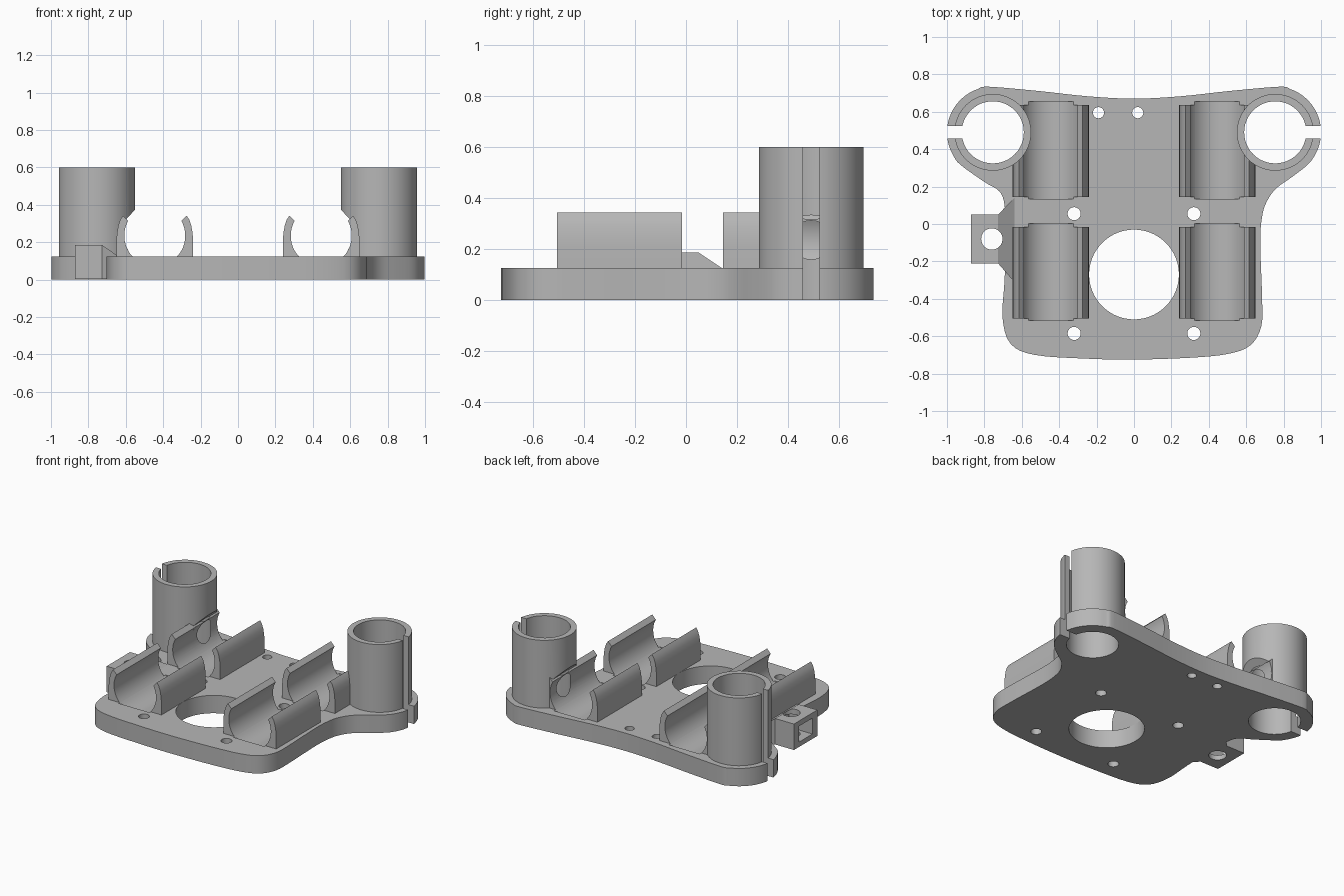
import bpy
import bmesh
from math import cos, sin, radians
from mathutils import Vector

cube = bpy.data.objects.get("Cube")
if cube:
    bpy.data.objects.remove(cube, do_unlink=True)

grey = bpy.data.materials.new("plain grey")
grey.use_nodes = True
grey.diffuse_color = (0.47, 0.47, 0.47, 1)
grey.node_tree.nodes["Principled BSDF"].inputs["Base Color"].default_value = grey.diffuse_color

THICK = 0.125      # plate thickness
TUBE = (0.755, 0.49)
CLIP_X, CLIP_Z, CLIP_R = 0.445, 0.235, 0.163
CLIP_ROWS = {"front": (-0.505, -0.015), "back": (0.145, 0.637)}


def arc(x, y, r, start, end, steps):
    angles = [radians(start + (end - start) * i / steps) for i in range(steps + 1)]
    return [(x + r * cos(a), y + r * sin(a)) for a in angles]


def circle(x, y, r, steps=48):
    return arc(x, y, r, 0, 360, steps)[:-1]


def rect(x0, y0, x1, y1):
    return [(x0, y0), (x1, y0), (x1, y1), (x0, y1)]


def smooth_loop(points, steps=4):
    """Closed curve passing through all points."""
    p = [Vector(q) for q in points]
    n = len(p)
    out = []
    for i in range(n):
        a, b, c, d = p[i - 1], p[i], p[(i + 1) % n], p[(i + 2) % n]
        for k in range(steps):
            t = k / steps
            out.append(b + 0.5 * t * ((c - a) + t * ((2 * a - 5 * b + 4 * c - d)
                                                     + t * (3 * b - a - 3 * c + d))))
    return out


def finish(name, bm):
    bmesh.ops.recalc_face_normals(bm, faces=bm.faces)
    mesh = bpy.data.meshes.new(name)
    bm.to_mesh(mesh)
    bm.free()
    mesh.materials.append(grey)
    obj = bpy.data.objects.new(name, mesh)
    bpy.context.collection.objects.link(obj)
    return obj


def prism(name, profile, lo, hi, axis="z"):
    """Extrude a closed profile along an axis."""
    place = {"x": lambda u, v, w: (w, u, v),
             "y": lambda u, v, w: (u, w, v),
             "z": lambda u, v, w: (u, v, w)}[axis]
    bm = bmesh.new()
    ends = [[bm.verts.new(place(u, v, w)) for u, v in profile] for w in (lo, hi)]
    n = len(profile)
    for end in ends:
        bm.faces.new(end)
    for i in range(n):
        j = (i + 1) % n
        bm.faces.new((ends[0][i], ends[0][j], ends[1][j], ends[1][i]))
    return finish(name, bm)


cutters = []


def cutter(*args):
    obj = prism("cutter", *args)
    obj.hide_render = True
    cutters.append(obj)
    return obj


def select(obj):
    bpy.ops.object.select_all(action="DESELECT")
    obj.select_set(True)
    bpy.context.view_layer.objects.active = obj


def cut(obj, tools):
    select(obj)
    for tool in tools:
        mod = obj.modifiers.new("cut", "BOOLEAN")
        mod.operation = "DIFFERENCE"
        mod.solver = "EXACT"
        mod.object = tool
        bpy.ops.object.modifier_apply(modifier=mod.name)


# Cutters: tube bores, clamp slots, clip grooves
bores, slots, bays = {}, {}, {}
for s in (1, -1):
    bores[s] = cutter(circle(s * TUBE[0], TUBE[1], 0.166), -0.1, 0.7)
    slots[s] = cutter(rect(s * 0.85, 0.458, s * 1.1, 0.523), -0.1, 0.7)
    groove = arc(s * CLIP_X, CLIP_Z, CLIP_R, 150, 390, 40)
    for dx, z in ((0.155, 0.32), (0.105, 0.375), (-0.105, 0.375), (-0.155, 0.32)):
        groove.append((s * CLIP_X + dx, z))
    for row, (lo, hi) in CLIP_ROWS.items():
        bays[s, row] = cutter(groove, lo - 0.012, hi + 0.018, "y")

# Base plate with round lobes around the tubes
outline = arc(TUBE[0], TUBE[1], 0.245, -45, 85, 9)
outline += [(0.5, 0.71), (0.25, 0.683), (0, 0.67), (-0.25, 0.683), (-0.5, 0.71)]
outline += arc(-TUBE[0], TUBE[1], 0.245, 95, 225, 9)
outline += [(-0.8, 0.225), (-0.72, 0.175), (-0.692, 0.1), (-0.685, -0.05), (-0.692, -0.3),
            (-0.703, -0.5), (-0.66, -0.64), (-0.53, -0.7), (-0.25, -0.72), (0, -0.725),
            (0.3, -0.715), (0.5, -0.695), (0.62, -0.65), (0.68, -0.55), (0.685, -0.4),
            (0.675, -0.1), (0.685, 0.04), (0.71, 0.12), (0.76, 0.19), (0.85, 0.255)]
plate = prism("base_plate", smooth_loop(outline), 0, THICK)

# Centre opening and screw holes
holes = [cutter(circle(0, -0.27, 0.24, 64), -0.1, 0.3)]
for x, y, r in ((0.32, 0.055, 0.035), (-0.32, 0.055, 0.035), (0.32, -0.585, 0.035),
                (-0.32, -0.585, 0.035), (-0.19, 0.595, 0.03), (0.02, 0.595, 0.03)):
    holes.append(cutter(circle(x, y, r, 24), -0.1, 0.3))
cut(plate, holes + list(bores.values()) + list(slots.values()) + list(bays.values()))
parts = [plate]

# Split rod tubes and the gripping clip arms
for s, side in ((1, "left"), (-1, "right")):
    tube = prism(side + "_tube", circle(s * TUBE[0], TUBE[1], 0.205, 64), 0.1, 0.6)
    cut(tube, [bores[s], slots[s], bays[s, "back"]])
    parts.append(tube)

    profile = arc(0, CLIP_Z, CLIP_R, -45, 29, 14)
    profile += [(0.17, 0.343), (0.185, 0.32), (0.195, 0.29), (0.202, 0.25),
                (0.205, 0.21), (0.205, 0.11), (0.117, 0.11)]
    for row, (lo, hi) in CLIP_ROWS.items():
        for facing, place in ((s, "outer"), (-s, "inner")):
            shape = [(s * CLIP_X + facing * x, z) for x, z in profile]
            arm = prism(f"{side}_{row}_{place}_clip_arm", shape, lo, hi, "y")
            if (row, place) == ("back", "outer"):
                cut(arm, [bores[s]])
            parts.append(arm)

# Side bracket with a screw hole and nut pocket, blended into the plate
bracket = prism("side_bracket", rect(-0.872, -0.21, -0.727, 0.05), 0.003, 0.185)
bm = bmesh.new()
for x, front, back, top in ((-0.727, -0.21, 0.05, 0.185), (-0.64, -0.31, 0.14, THICK)):
    for y in (front, back):
        for z in (0.003, top):
            bm.verts.new((x, y, z))
bmesh.ops.convex_hull(bm, input=bm.verts)
bmesh.ops.dissolve_limit(bm, angle_limit=0.01, verts=bm.verts, edges=bm.edges)
gusset = finish("bracket_gusset", bm)
screw = cutter(circle(-0.76, -0.08, 0.057, 32), -0.1, 0.3)
pocket = cutter(rect(-0.155, 0.037, -0.005, 0.148), -1, -0.69, "x")
for part in (bracket, gusset):
    cut(part, [screw, pocket])
    parts.append(part)

# Smooth curved walls, keep hard edges
for part in parts:
    select(part)
    bpy.ops.object.shade_smooth_by_angle(angle=radians(25))
for tool in cutters:
    bpy.data.objects.remove(tool, do_unlink=True)
